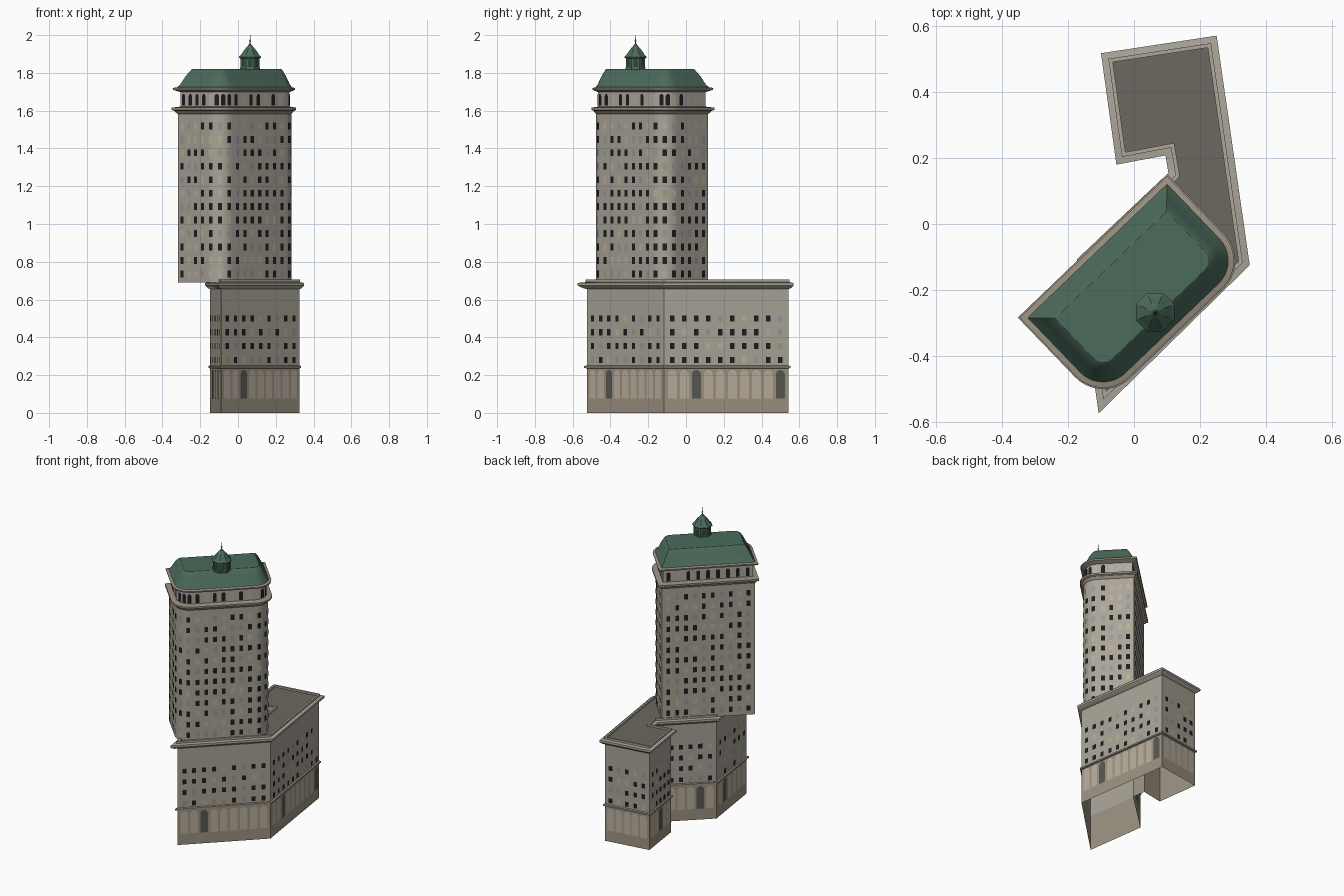
import bpy, bmesh, math, random
from mathutils import Vector

if "Cube" in bpy.data.objects:
    bpy.data.objects.remove(bpy.data.objects["Cube"])

random.seed(4)


def mat(name, r, g, b):
    m = bpy.data.materials.new(name)
    m.diffuse_color = (r, g, b, 1)
    m.use_nodes = True
    m.node_tree.nodes["Principled BSDF"].inputs["Base Color"].default_value = m.diffuse_color
    return m


STONE = mat("stone", .40, .37, .31)
BASE = mat("base_stone", .33, .285, .22)
TRIM = mat("trim", .42, .39, .33)
BROWN = mat("brown_trim", .34, .29, .23)
COPPER = mat("green_copper", .07, .145, .105)
DECK = mat("flat_roof", .15, .135, .115)
DARK = mat("dark_glass", .012, .012, .014)
PALE = mat("pale_blind", .45, .42, .36)
BLUE = mat("grey_glass", .30, .31, .33)
CREAM = mat("cream_blind", .48, .44, .31)
TAN = mat("tan_blind", .36, .29, .22)
ARCH = mat("arch_panel", .48, .42, .33)
DOOR = mat("door", .10, .095, .08)
GLASS = [DARK, PALE, BLUE, CREAM, TAN]


def finish(bm, name, mats, smooth=True):
    me = bpy.data.meshes.new(name)
    bm.to_mesh(me)
    bm.free()
    ob = bpy.data.objects.new(name, me)
    bpy.context.collection.objects.link(ob)
    for m in mats:
        me.materials.append(m)
    if smooth:
        bpy.ops.object.select_all(action='DESELECT')
        ob.select_set(True)
        bpy.context.view_layer.objects.active = ob
        bpy.ops.object.shade_smooth_by_angle(angle=math.radians(25))
    return ob


def offset(poly, d):
    """Mitred offset of a counter-clockwise outline; positive is outward."""
    out, n = [], len(poly)
    for i, p in enumerate(poly):
        e1 = (p - poly[i - 1]).normalized()
        e2 = (poly[(i + 1) % n] - p).normalized()
        n1, n2 = Vector((e1.y, -e1.x)), Vector((e2.y, -e2.x))
        out.append(p + (n1 + n2) * (d / (1 + n1.dot(n2))))
    return out


def loft(name, poly, profile, m, top=False, bottom=False):
    """Sweep a (offset, z) profile round an outline."""
    bm = bmesh.new()
    rings = [[bm.verts.new((q.x, q.y, z)) for q in offset(poly, d)] for d, z in profile]
    n = len(poly)
    for a, b in zip(rings, rings[1:]):
        for i in range(n):
            j = (i + 1) % n
            bm.faces.new((a[i], a[j], b[j], b[i]))
    if top:
        bm.faces.new(rings[-1])
    if bottom:
        bm.faces.new(rings[0][::-1])
    return finish(bm, name, [m])


def panel(bm, p, nrm, w, z0, z1, idx, arched=False):
    """Flat window or arch panel just proud of the wall."""
    t = Vector((-nrm.y, nrm.x))
    h = w / 2
    pts = [(-h, z0), (h, z0)]
    if arched:
        pts += [(h * math.cos(a * math.pi / 8), z1 - h + h * math.sin(a * math.pi / 8)) for a in range(9)]
    else:
        pts += [(h, z1), (-h, z1)]
    c = p + nrm * 0.003
    f = bm.faces.new([bm.verts.new((c.x + t.x * s, c.y + t.y * s, z)) for s, z in pts])
    f.material_index = idx


def along(a, b, count, margin):
    """Evenly spaced (point, outward normal) pairs on a straight wall."""
    e = (b - a).normalized()
    nrm = Vector((e.y, -e.x))
    s, t = a + e * margin, b - e * margin
    return [(s.lerp(t, (i + .5) / count), nrm) for i in range(count)]


def glass():
    return 0 if random.random() < .6 else random.randint(1, 4)


# ---- Podium: bent plan with a wing, open underneath ----
pod = [Vector(p) for p in ((.325, -.116), (.23, .543), (-.073, .497), (-.033, .208),
                           (.115, .236), (.13, .146), (-.148, -.116), (-.09, -.523))]
loft("podium_base", pod, [(0, 0), (0, .24)], BASE)
loft("podium_string_course", pod, [(0, .235), (.008, .238), (.008, .248), (0, .252)], BROWN)
loft("podium_wall", pod, [(0, .24), (0, .66)], STONE)
loft("podium_cornice", pod, [(0, .655), (.01, .66), (.024, .674), (.024, .688), (.004, .692),
                             (.004, .705), (-.008, .705), (-.008, .692)], TRIM)
loft("podium_roof", pod, [(-.004, .692), (-.005, .693)], DECK, top=True)

# Window columns and arches per podium wall: count and which arches are doors
walls = [(10, (2, 9)), (5, ()), (5, (2,)), (2, ()), (0, ()), (6, (4,)), (6, (1,)), (9, (2,))]
bw, ba = bmesh.new(), bmesh.new()
for i, (count, doors) in enumerate(walls):
    a, b = pod[i], pod[(i + 1) % len(pod)]
    for k, (p, nrm) in enumerate(along(a, b, count, .012)):
        panel(ba, p, nrm, .047, .075, .228, 1 if k in doors else 0, True)
        for z in (.28, .355, .427, .5):
            panel(bw, p, nrm, .025, z - .016, z + .016, glass())
finish(bw, "podium_windows", GLASS, False)
finish(ba, "podium_arches", [ARCH, DOOR], False)

# ---- Tower: oblong plan turned 44 degrees, two rounded corners ----
u, v = Vector((.721, .693)), Vector((.693, -.721))
N, W = Vector((.1, .117)), Vector((-.318, -.284))
WID, R, SEG = .32, .094, 10
cs, ce = W + v * (WID - R) + u * R, N + v * (WID - R) - u * R


def arc(c, d0, d1, k):
    ang = k * math.pi / 2
    return d0 * math.cos(ang) + d1 * math.sin(ang)


tower = [N, W]
tower += [cs + R * arc(cs, -u, v, k / SEG) for k in range(SEG + 1)]
tower += [ce + R * arc(ce, v, u, k / SEG) for k in range(SEG + 1)]

loft("tower_wall", tower, [(0, .69), (0, 1.6)], STONE, bottom=True)
loft("tower_cornice", tower, [(0, 1.583), (.008, 1.59), (.012, 1.598), (.024, 1.604),
                              (.024, 1.616), (-.012, 1.622)], BROWN)
loft("belvedere_wall", tower, [(-.01, 1.61), (-.01, 1.71)], TRIM)
loft("eaves", tower, [(-.01, 1.698), (.004, 1.704), (.018, 1.71), (.02, 1.72), (-.004, 1.726)], BROWN)
loft("mansard_roof", tower, [(.006, 1.72), (-.008, 1.738), (-.03, 1.785), (-.05, 1.817), (-.056, 1.821)],
     COPPER, top=True)


def spots(nw, sw, corner, se, ne, inset):
    """Window positions round the whole tower."""
    s0, s1 = cs - u * R, cs + v * R
    e0, e1 = ce + v * R, ce + u * R
    res = along(N, W, nw, .012) + along(W, s0, sw, .01) + along(s1, e0, se, .005) + along(e1, N, ne, .01)
    for c, d0, d1 in ((cs, -u, v), (ce, v, u)):
        for k in range(corner):
            d = arc(c, d0, d1, (k + .5) / corner)
            res.append((c + d * R, d))
    return [(p - nrm * inset, nrm) for p, nrm in res]


bm = bmesh.new()
for p, nrm in spots(10, 4, 3, 7, 4, 0):
    for r in range(12):
        z = .736 + r * .0712
        panel(bm, p, nrm, .023, z - .018, z + .018, glass())
finish(bm, "tower_windows", GLASS, False)

bm = bmesh.new()
for p, nrm in spots(9, 4, 4, 7, 4, .01):
    panel(bm, p, nrm, .024, 1.628, 1.688, 0 if random.random() < .8 else 1, True)
finish(bm, "belvedere_windows", [DARK, PALE], False)

# ---- Lantern: eight-sided drum, ogee cap and spike ----
LX, LY = .064, -.267


def octagon(r):
    return [Vector((LX + r * math.cos((k + .5) * math.pi / 4), LY + r * math.sin((k + .5) * math.pi / 4)))
            for k in range(8)]


drum = octagon(.054)
loft("lantern_drum", drum, [(.003, 1.815), (.003, 1.828), (0, 1.828), (0, 1.885)], COPPER)
c8 = math.cos(math.pi / 8)
cap = [(.054, 1.876), (.063, 1.88), (.063, 1.885), (.05, 1.898), (.038, 1.916), (.022, 1.934),
       (.009, 1.948), (.003, 1.956), (.002, 1.964), (.006, 1.969), (.002, 1.974), (.001, 2.0)]
loft("lantern_cap", drum, [((r - .054) * c8, z) for r, z in cap], COPPER, top=True)
bm = bmesh.new()
for i in range(8):
    a, b = drum[i], drum[(i + 1) % 8]
    for p, nrm in along(a, b, 1, 0):
        panel(bm, p, nrm, .024, 1.832, 1.874, 0, True)
finish(bm, "lantern_openings", [mat("lantern_shadow", .03, .06, .045)], False)
